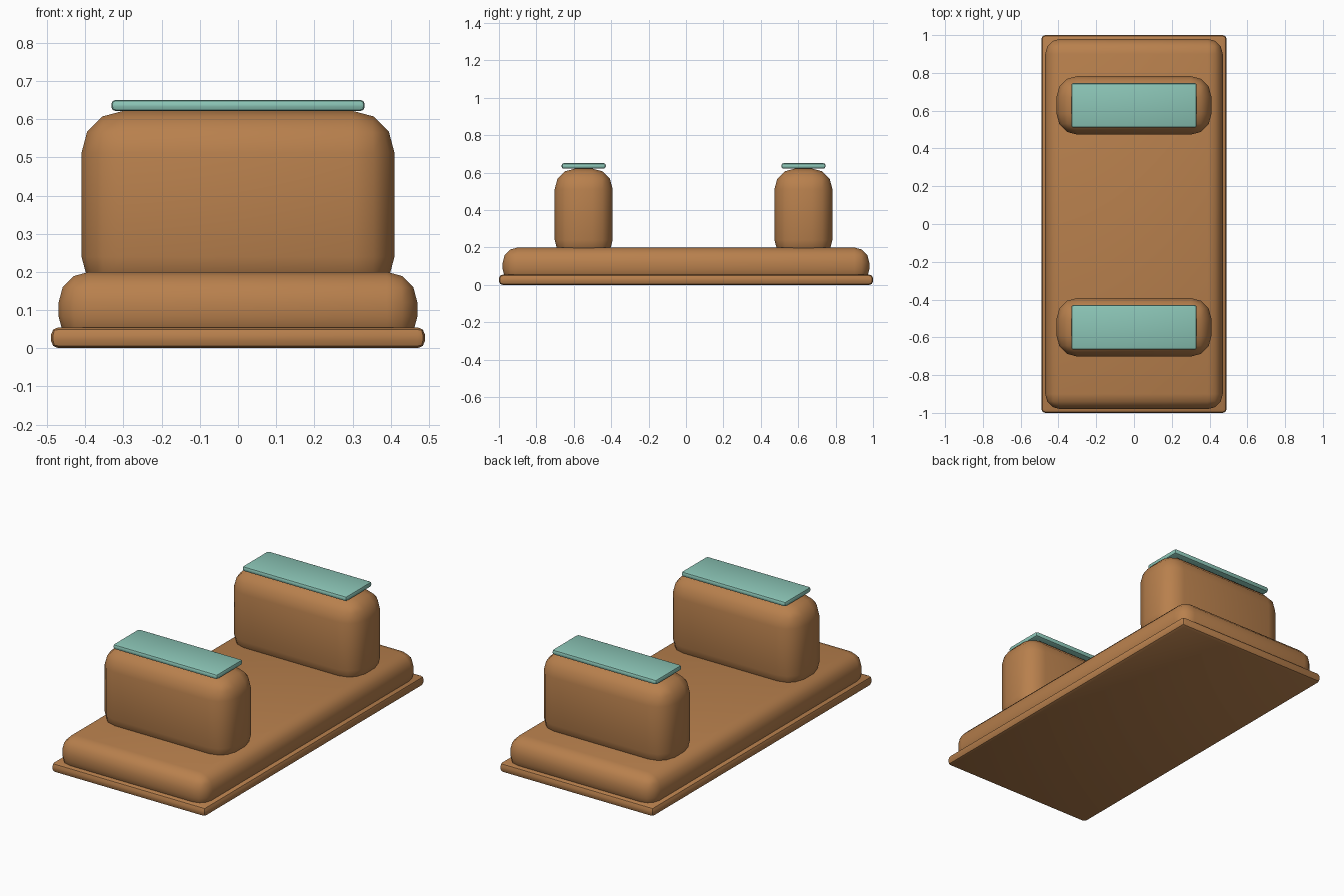
import bpy
import math

cube = bpy.data.objects.get("Cube")
if cube:
    bpy.data.objects.remove(cube, do_unlink=True)


def make_material(name, rgb):
    mat = bpy.data.materials.new(name)
    mat.use_nodes = True
    color = (*rgb, 1)
    mat.diffuse_color = color
    mat.node_tree.nodes["Principled BSDF"].inputs["Base Color"].default_value = color
    return mat


def rounded_box(name, size, y, bottom, bevel, segments, mat):
    """Box standing on height 'bottom', with every edge rounded."""
    bpy.ops.mesh.primitive_cube_add(size=1, location=(0, y, bottom + size[2] / 2))
    obj = bpy.context.object
    obj.name = name
    obj.scale = size
    bpy.ops.object.transform_apply(location=False, rotation=False, scale=True)
    mod = obj.modifiers.new("Rounding", "BEVEL")
    mod.width = bevel
    mod.segments = segments
    mod.limit_method = "NONE"
    bpy.ops.object.modifier_apply(modifier=mod.name)
    bpy.ops.object.shade_smooth_by_angle(angle=math.radians(30))
    obj.data.materials.append(mat)
    return obj


wood = make_material("warm brown", (0.48, 0.216, 0.074))
teal = make_material("soft teal", (0.26, 0.56, 0.47))

# Base: thin plinth with a rounded slab on it
rounded_box("plinth", (0.98, 2.0, 0.055), 0, 0, 0.02, 2, wood)
rounded_box("slab", (0.94, 1.96, 0.197), 0, 0.003, 0.08, 3, wood)

# Two upright blocks, each with a flat pad on top
for side, y in (("front", -0.547), ("back", 0.628)):
    rounded_box(side + "_block", (0.82, 0.31, 0.492), y, 0.13, 0.11, 3, wood)
    rounded_box(side + "_pad", (0.664, 0.236, 0.03), y, 0.621, 0.012, 2, teal)
